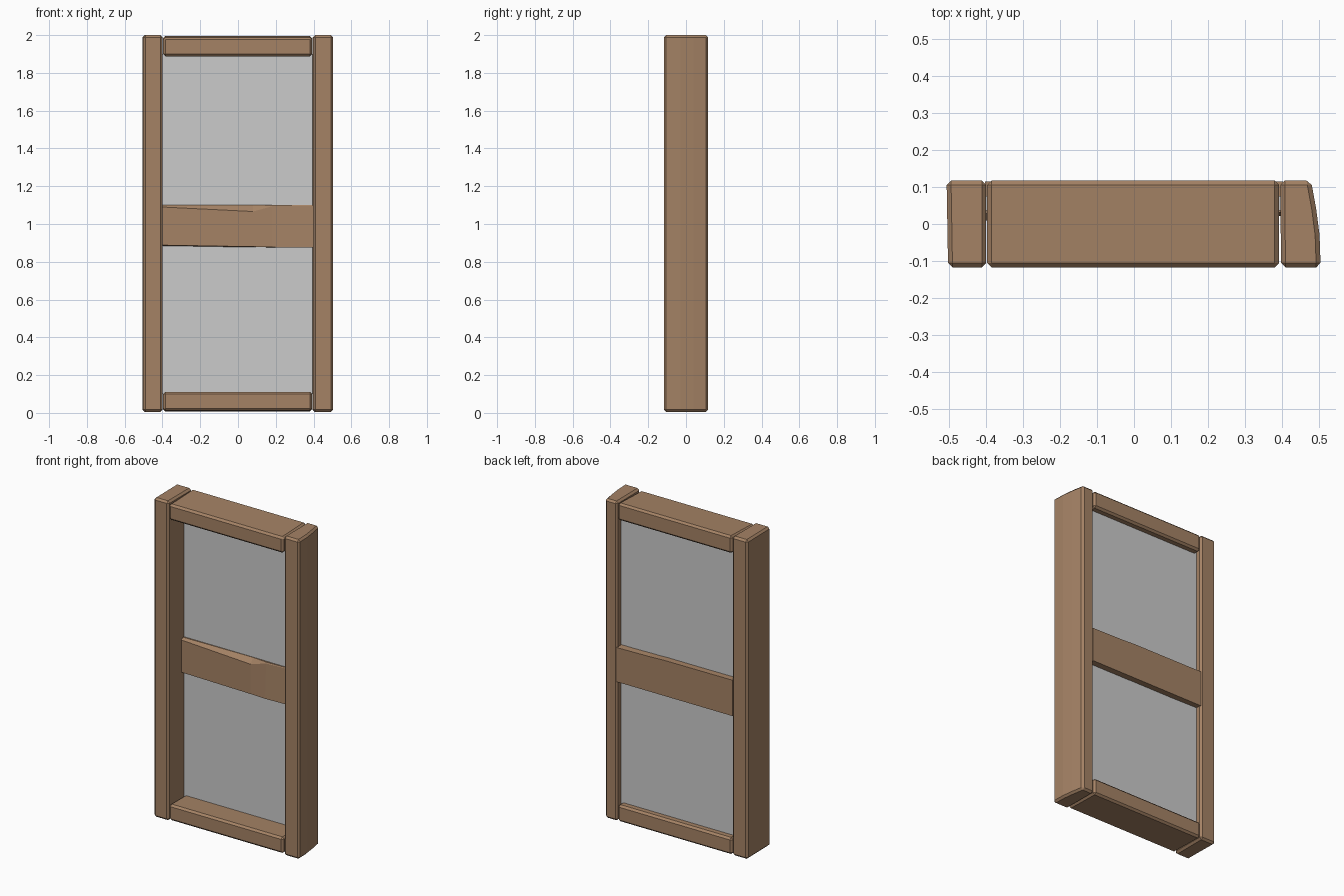
import bpy, bmesh

if "Cube" in bpy.data.objects:
    bpy.data.objects.remove(bpy.data.objects["Cube"])

wood = bpy.data.materials.new("wood")
wood.diffuse_color = (0.375, 0.225, 0.13, 1)
wood.use_nodes = True
wood.node_tree.nodes["Principled BSDF"].inputs["Base Color"].default_value = wood.diffuse_color


def finish(bm, name, chamfer=0.0, mat=wood):
    bmesh.ops.recalc_face_normals(bm, faces=bm.faces)
    if chamfer:
        edges = [e for e in bm.edges if e.calc_face_angle(0) > 0.5]
        bmesh.ops.bevel(bm, geom=edges, offset=chamfer, segments=1,
                        affect='EDGES', clamp_overlap=True)
    me = bpy.data.meshes.new(name)
    bm.to_mesh(me)
    bm.free()
    ob = bpy.data.objects.new(name, me)
    bpy.context.collection.objects.link(ob)
    if mat:
        me.materials.append(mat)
    return ob


def loft(name, sections, chamfer=0.0, mat=wood):
    """Skin equal-length rings of points and cap both ends."""
    bm = bmesh.new()
    rings = [[bm.verts.new(p) for p in s] for s in sections]
    n = len(rings[0])
    for a, b in zip(rings, rings[1:]):
        for i in range(n):
            j = (i + 1) % n
            bm.faces.new((a[i], a[j], b[j], b[i]))
    bm.faces.new(rings[0])
    bm.faces.new(rings[-1])
    return finish(bm, name, chamfer, mat)


def post(name, profile, z0, z1):
    return loft(name, [[(x, y, z) for x, y in profile] for z in (z0, z1)], 0.012)


def rail(name, x0, x1, front, back):
    """Horizontal board; front and back are (bottom, top) heights."""
    ring = [(-0.117, front[0]), (-0.117, front[1]), (0.117, back[1]), (0.117, back[0])]
    return loft(name, [[(x, y, z) for y, z in ring] for x in (x0, x1)], 0.012)


# Upright stiles; the right one has its outer back corner worn away
post("left_stile", [(-0.502, -0.117), (-0.399, -0.117), (-0.399, 0.117), (-0.506, 0.117)], 0.005, 2.0)
post("right_stile", [(0.397, -0.117), (0.504, -0.117), (0.501, -0.03), (0.492, 0.04),
                     (0.478, 0.117), (0.395, 0.117)], 0.005, 2.0)

# Top and bottom rails
rail("top_rail", -0.397, 0.392, (1.888, 1.988), (1.888, 1.996))
rail("bottom_rail", -0.397, 0.392, (0.012, 0.112), (0.006, 0.110))

# Rough-hewn middle rail, set back against the rear of the frame
# each row: x, bottom front y and z, upper front y and z, top front y, top back z
rows = [(-0.402, 0.010, 0.888, 0.010, 1.090, 0.028, 1.100),
        (0.080, 0.010, 0.880, 0.010, 1.066, 0.034, 1.098),
        (0.180, 0.010, 0.877, 0.020, 1.094, 0.024, 1.094),
        (0.402, 0.022, 0.876, 0.030, 1.096, 0.032, 1.090)]
loft("middle_rail", [[(x, yb, zb), (x, yu, zu), (x, yt, 1.10), (x, 0.115, zt), (x, 0.115, 0.876)]
                     for x, yb, zb, yu, zu, yt, zt in rows])

# Thick sheet of glass behind the rails
loft("glass_pane", [[(x, y, z) for x, z in ((-0.402, 0.1), (0.402, 0.1), (0.402, 1.9), (-0.402, 1.9))]
                    for y in (0.037, 0.075)], mat=None)
